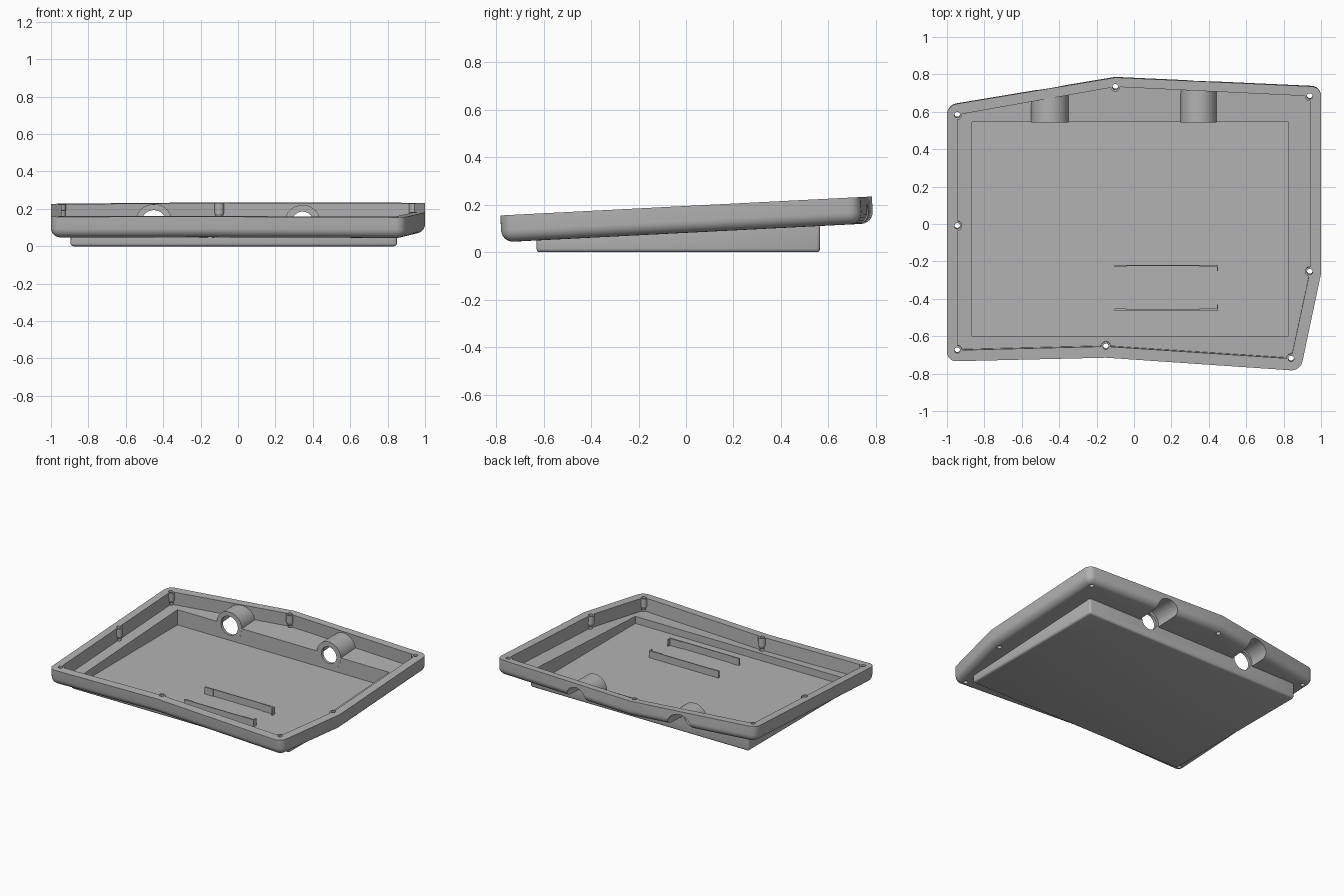
import bpy, bmesh, math
from mathutils import Matrix

if "Cube" in bpy.data.objects:
    bpy.data.objects.remove(bpy.data.objects["Cube"], do_unlink=True)

grey = bpy.data.materials.new("mid_grey")
grey.use_nodes = True
COLOUR = (0.45, 0.45, 0.45, 1)
grey.diffuse_color = COLOUR
grey.node_tree.nodes["Principled BSDF"].inputs["Base Color"].default_value = COLOUR

# The tray leans up towards the back
TILT = Matrix.Translation((0, 0.005, 0.082)) @ Matrix.Rotation(0.051, 4, "X")
RIM, FLOOR = 0.113, 0.02


def finish(bm, name, matrix=None):
    if matrix:
        bm.transform(matrix)
    bmesh.ops.recalc_face_normals(bm, faces=bm.faces[:])
    mesh = bpy.data.meshes.new(name)
    bm.to_mesh(mesh)
    bm.free()
    mesh.materials.append(grey)
    ob = bpy.data.objects.new(name, mesh)
    bpy.context.collection.objects.link(ob)
    return ob


def prism(name, outline, z0, z1, matrix=None, bevel=0, segments=5):
    """Extruded outline, with its sharp upright corners and lower edge rounded."""
    bm = bmesh.new()
    low = [bm.verts.new((x, y, z0)) for x, y in outline]
    high = [bm.verts.new((x, y, z1)) for x, y in outline]
    bm.faces.new(low[::-1])
    bm.faces.new(high)
    for i in range(len(low)):
        j = (i + 1) % len(low)
        bm.faces.new((low[i], low[j], high[j], high[i]))
    bmesh.ops.recalc_face_normals(bm, faces=bm.faces[:])
    if bevel:
        edges = [e for e in bm.edges if min(v.co.z for v in e.verts) < z0 + 1e-4
                 and e.calc_face_angle() > 0.5]
        bmesh.ops.bevel(bm, geom=edges, offset=bevel, segments=segments,
                        profile=0.5, affect="EDGES")
        bmesh.ops.remove_doubles(bm, verts=bm.verts[:], dist=1e-5)
    return finish(bm, name, matrix)


def box(name, x0, x1, y0, y1, z0, z1, bevel=0):
    return prism(name, [(x0, y0), (x1, y0), (x1, y1), (x0, y1)], z0, z1, None, bevel, 3)


def cone(name, r0, r1, z0, z1, matrix, segments=32):
    bm = bmesh.new()
    bmesh.ops.create_cone(bm, cap_ends=True, segments=segments, radius1=r0,
                          radius2=r1, depth=z1 - z0)
    bm.transform(Matrix.Translation((0, 0, (z0 + z1) / 2)))
    return finish(bm, name, matrix)


def combine(target, other, operation):
    mod = target.modifiers.new("combine", "BOOLEAN")
    mod.operation, mod.solver, mod.object = operation, "EXACT", other
    bpy.context.view_layer.objects.active = target
    bpy.ops.object.modifier_apply(modifier=mod.name)
    bpy.data.objects.remove(other, do_unlink=True)


def along_y(x, z):
    return (Matrix.Translation((x, 0, z)) @ Matrix.Rotation(-math.pi / 2, 4, "X")
            @ Matrix.Rotation(0.03, 4, "Z"))


outer = [(-1, 0.635), (-0.1, 0.785), (1, 0.735), (1, -0.265),
         (0.89, -0.786), (-0.15, -0.715), (-1, -0.735)]
inner = [(-0.945, 0.585), (-0.1, 0.735), (0.94, 0.685), (0.94, -0.255),
         (0.84, -0.72), (-0.15, -0.655), (-0.945, -0.675)]
# Cable ports: x, bump radius, channel radius, hole radius
ports = [(-0.45, 0.1, 0.085, 0.068), (0.345, 0.096, 0.08, 0.06)]
bosses = [TILT @ Matrix.Translation((x, y, 0)) @ Matrix.Rotation(0.04, 4, "Z")
          for x, y in inner + [(-0.945, -0.01)]]
AXIS = 0.125

# Inside space, leaving room for the port bumps and tapered screw bosses
hollow = prism("hollow", inner, FLOOR, 0.3, TILT)
combine(hollow, box("foot_hollow", -0.865, 0.825, -0.6, 0.545, FLOOR, 0.25), "UNION")
for x, bump, channel, hole in ports:
    combine(hollow, cone("port_bump", bump, bump, 0.544, 0.9, along_y(x, AXIS), 48),
            "DIFFERENCE")
for at in bosses:
    combine(hollow, cone("boss", 0.026, 0.026, 0.055, RIM - 0.001, at), "DIFFERENCE")
    combine(hollow, cone("boss_taper", 0.016, 0.0255, 0.035, 0.06, at), "DIFFERENCE")

# Tray body and wedge-shaped foot, hollowed out
tray = prism("tray", outer, 0, RIM, TILT, 0.05, 6)
combine(tray, box("foot", -0.895, 0.85, -0.63, 0.565, 0, 0.12, 0.015), "UNION")
combine(tray, hollow, "DIFFERENCE")

# Arched channels and round holes at the back
for x, bump, channel, hole in ports:
    combine(tray, cone("port_channel", channel, channel, 0.566, 0.9,
                       along_y(x, AXIS), 48), "DIFFERENCE")
    combine(tray, cone("port_hole", hole, hole, 0.5, 0.6,
                       along_y(x, AXIS), 48), "DIFFERENCE")

# Screw holes drilled right through
for at in bosses:
    combine(tray, cone("screw_hole", 0.0155, 0.0155, -0.1, 0.3, at, 24), "DIFFERENCE")

# Board holder: two facing rails with thicker ends and a hooked stop
for name, y, inward in [("rear_rail", -0.218, -1), ("front_rail", -0.464, 1)]:
    profile = [(-0.105, 0), (0.45, 0), (0.45, 0.033), (0.444, 0.033), (0.444, 0.012),
               (0.35, 0.012), (0.35, 0.007), (-0.04, 0.007), (-0.04, 0.012),
               (-0.105, 0.012)]
    prism(name, [(px, y + inward * py) for px, py in profile], FLOOR - 0.002, 0.07)

# Smooth curves, sharp edges
bpy.ops.object.select_all(action="DESELECT")
tray.select_set(True)
bpy.context.view_layer.objects.active = tray
bpy.ops.object.shade_smooth_by_angle(angle=math.radians(30))
